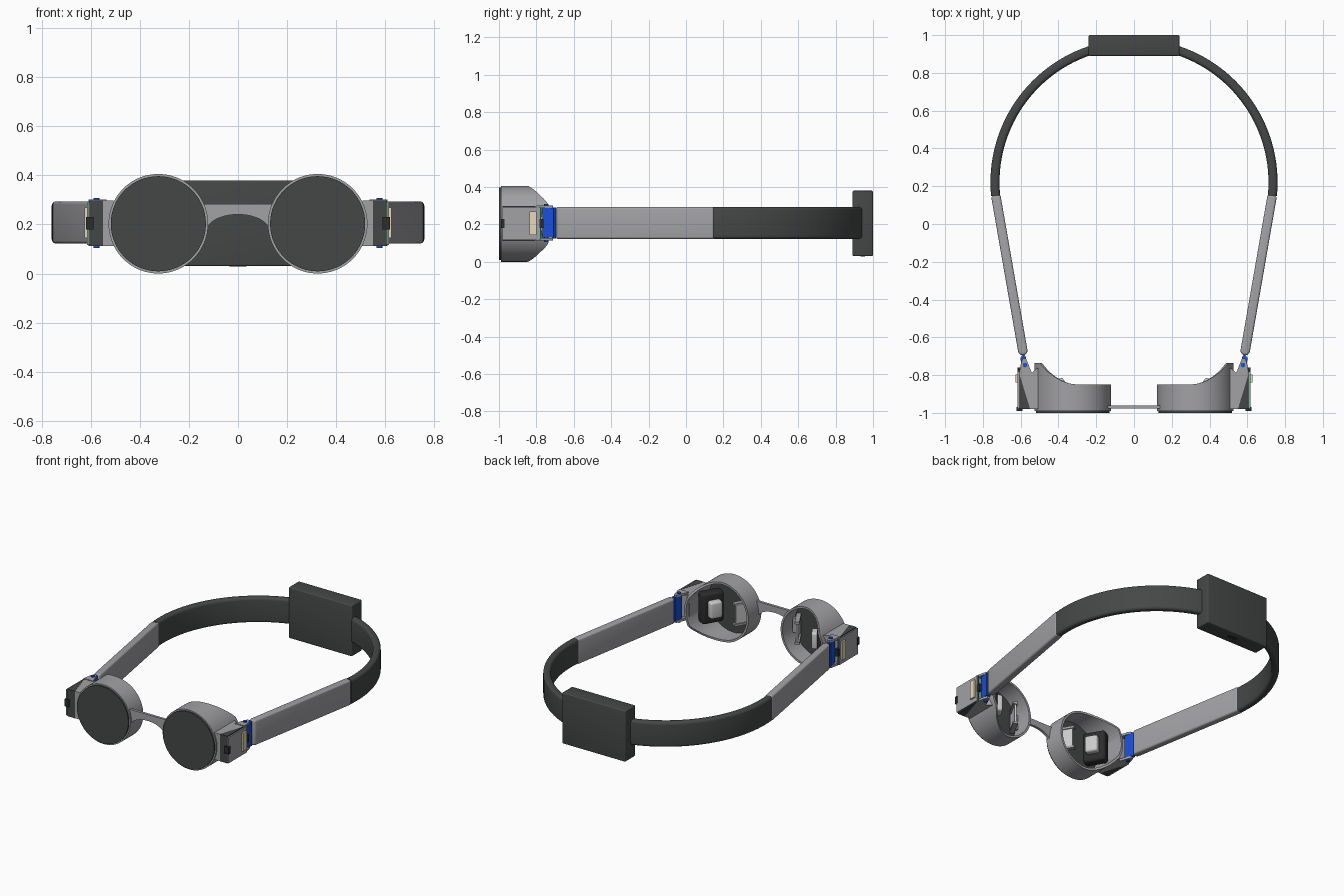
import bpy, bmesh, math
from mathutils import Matrix, Vector

if "Cube" in bpy.data.objects:
    bpy.data.objects.remove(bpy.data.objects["Cube"])


def material(name, r, g, b):
    m = bpy.data.materials.new(name)
    m.diffuse_color = (r, g, b, 1)
    m.use_nodes = True
    m.node_tree.nodes["Principled BSDF"].inputs["Base Color"].default_value = m.diffuse_color
    return m


DARK = material("dark_grey", 0.06, 0.063, 0.063)
BLACK = material("black", 0.025, 0.025, 0.025)
GREY = material("mid_grey", 0.36, 0.36, 0.38)
BLUE = material("blue", 0.01, 0.08, 0.7)
GREEN = material("green", 0.02, 0.2, 0.1)
BEIGE = material("beige", 0.8, 0.7, 0.5)
WHITE = material("white", 0.8, 0.83, 0.83)
ZC, R, CX = 0.203, 0.203, 0.325     # eye cup centre height, radius, offset


def finish(name, bm, mat, bevel=0.0, mirror=True, segs=4):
    bmesh.ops.recalc_face_normals(bm, faces=bm.faces)
    if bevel:
        sharp = [e for e in bm.edges if e.calc_face_angle(0) > math.radians(40)]
        bmesh.ops.bevel(bm, geom=sharp, offset=bevel, segments=segs,
                        profile=0.5, affect='EDGES', clamp_overlap=True)
    me = bpy.data.meshes.new(name)
    bm.to_mesh(me)
    bm.free()
    me.materials.append(mat)
    ob = bpy.data.objects.new(name, me)
    bpy.context.collection.objects.link(ob)
    bpy.ops.object.select_all(action='DESELECT')
    ob.select_set(True)
    bpy.context.view_layer.objects.active = ob
    bpy.ops.object.shade_smooth_by_angle(angle=math.radians(32))
    if mirror:
        ob.modifiers.new("mirror", 'MIRROR')
    return ob


def prism(name, pts, lo, hi, mat, axis='Z', **kw):
    """Extrude an outline: XY along z, or XZ along y."""
    bm = bmesh.new()
    place = (lambda p, h: (p[0], p[1], h)) if axis == 'Z' else (lambda p, h: (p[0], h, p[1]))
    a = [bm.verts.new(place(p, lo)) for p in pts]
    b = [bm.verts.new(place(p, hi)) for p in pts]
    bm.faces.new(a)
    bm.faces.new(b)
    for i in range(len(pts)):
        j = (i + 1) % len(pts)
        bm.faces.new((a[i], a[j], b[j], b[i]))
    return finish(name, bm, mat, **kw)


def box(name, centre, size, mat, turn=0, **kw):
    bm = bmesh.new()
    m = Matrix.Translation(centre) @ Matrix.Rotation(math.radians(turn), 4, 'Z')
    bmesh.ops.create_cube(bm, size=1, matrix=m @ Matrix.Diagonal((*size, 1)))
    return finish(name, bm, mat, **kw)


def circle(cx, cy, r, n, a0=0.0, a1=math.tau, closed=True):
    d = n if closed else n - 1
    return [(cx + r * math.cos(a0 + (a1 - a0) * i / d),
             cy + r * math.sin(a0 + (a1 - a0) * i / d)) for i in range(n)]


# Eye cups: tubes whose rear rim sweeps back on the temple side
RIM = [(0.0, -0.85), (0.30, -0.85), (0.34, -0.845), (0.38, -0.832), (0.42, -0.81),
       (0.46, -0.78), (0.485, -0.752), (0.50, -0.735), (0.6, -0.735)]


def rim_y(x):
    for (x0, y0), (x1, y1) in zip(RIM, RIM[1:]):
        if x <= x1:
            return y0 + (y1 - y0) * (x - x0) / (x1 - x0)


bm = bmesh.new()
N = 96
rings = []
for i in range(N):
    a = math.tau * i / N
    c, s = math.cos(a), math.sin(a)
    back = rim_y(CX + R * c)
    rings.append([bm.verts.new((CX + r * c, y, ZC + r * s)) for r, y in
                  ((R, -0.99), (R, back), (R - 0.014, back), (R - 0.014, -0.99))])
for i in range(N):
    p, q = rings[i], rings[(i + 1) % N]
    for k in range(4):
        m = (k + 1) % 4
        bm.faces.new((p[k], p[m], q[m], q[k]))
finish("eye_cup", bm, GREY)

# Dark front lenses
prism("front_lens", circle(CX, ZC, 0.194, 96), -1.0, -0.978, DARK, axis='Y')

# Nose bridge plate with arched underside
arch = [(0.133 * math.cos(math.pi * i / 24), 0.165 + 0.076 * math.sin(math.pi * i / 24))
        for i in range(25)]
prism("nose_bridge", [(0.136, 0.165), (0.147, 0.284), (-0.147, 0.284), (-0.136, 0.165)] + arch[::-1],
      -0.978, -0.96, GREY, axis='Y', mirror=False)

# Display module on the temple side of each cup, facing the eye path
box("display_housing", (0.428, -0.882, ZC), (0.075, 0.15, 0.21), BLACK, turn=-30, bevel=0.02)
box("display_prism", (0.385, -0.862, ZC), (0.06, 0.085, 0.115), WHITE, turn=-30, bevel=0.015)

# Mirror bracket on the nose side of each cup
box("mirror_plate", (0.205, -0.915, ZC), (0.012, 0.11, 0.13), WHITE, turn=-30)
for z in (-0.07, 0.07):
    box("bracket_rail", (0.208, -0.915, ZC + z), (0.03, 0.13, 0.016), GREY, turn=-30)
box("bracket_foot", (0.17, -0.955, ZC), (0.05, 0.02, 0.1), GREY)

# Temple housing with dark wedge, circuit board and small components
prism("temple_housing", [(0.507, -0.98), (0.55, -0.98), (0.607, -0.80), (0.607, -0.785),
                         (0.545, -0.79), (0.507, -0.76)], 0.113, 0.297, GREY)
prism("housing_wedge", [(0.55, -0.98), (0.605, -0.98), (0.605, -0.80)], 0.112, 0.298, DARK)
box("circuit_board", (0.607, -0.875, 0.205), (0.006, 0.20, 0.175), GREEN)
box("side_cover", (0.6125, -0.88, 0.205), (0.007, 0.20, 0.178), GREY)
box("connector", (0.619, -0.818, 0.207), (0.016, 0.04, 0.125), BEIGE)
box("front_clip", (0.605, -0.98, 0.205), (0.032, 0.02, 0.05), BLACK)
box("rear_clip", (0.608, -0.772, 0.205), (0.02, 0.022, 0.05), BLACK)

# Hinge: grey lugs above and below a blue knuckle with its pins
for lo, hi in ((0.113, 0.128), (0.287, 0.302)):
    prism("hinge_lug", [(0.537, -0.80), (0.61, -0.80), (0.598, -0.735), (0.588, -0.712),
                        (0.572, -0.712), (0.562, -0.735)], lo, hi, GREY)
box("hinge_knuckle", (0.582, -0.735, 0.2075), (0.03, 0.06, 0.158), BLUE, turn=-10)
prism("hinge_pin", circle(0.577, -0.747, 0.012, 20), 0.105, 0.308, BLUE)
prism("arm_pin", circle(0.585, -0.705, 0.011, 20), 0.125, 0.29, BLUE)

# Side arms, rounded at the hinge end
p0, p1 = Vector((0.589, -0.67)), Vector((0.732, 0.152))
d = (p1 - p0).normalized()
n = Vector((-d.y, d.x)) * 0.025
ang = math.atan2(n.y, n.x)
prism("side_arm", [p1 - n, p1 + n] +
      circle(p0.x, p0.y, 0.025, 15, ang, ang + math.pi, closed=False),
      0.122, 0.294, GREY, bevel=0.012)

# Rear head band
a0 = -0.095
band = (circle(0, 0.22, 0.76, 72, a0, math.pi - a0, closed=False) +
        circle(0, 0.22, 0.712, 72, math.pi - a0, a0, closed=False))
bm = bmesh.new()
cols = []
M = 72
half, rad = 0.086, 0.018
section = []
for sx, sz, st in ((1, 1, 0), (-1, 1, 90), (-1, -1, 180), (1, -1, 270)):
    for k in range(6):
        t = math.radians(st + 18 * k)
        section.append((sx * (0.024 - rad) + rad * math.cos(t),
                        sz * (half - rad) + rad * math.sin(t)))
for i in range(M + 1):
    a = a0 + (math.pi - 2 * a0) * i / M
    cols.append([bm.verts.new(((0.736 + u) * math.cos(a), 0.22 + (0.736 + u) * math.sin(a),
                               0.208 + w)) for u, w in section])
for p, q in zip(cols, cols[1:]):
    for k in range(len(section)):
        m = (k + 1) % len(section)
        bm.faces.new((p[k], p[m], q[m], q[k]))
bm.faces.new(cols[0])
bm.faces.new(cols[-1])
finish("head_band", bm, DARK, mirror=False)

# Rear battery box with a charging port underneath
box("battery_box", (0, 0.945, 0.205), (0.48, 0.11, 0.35), DARK, bevel=0.008, mirror=False)
box("charging_port", (0, 0.945, 0.031), (0.07, 0.025, 0.006), BLACK, bevel=0.002, mirror=False)
